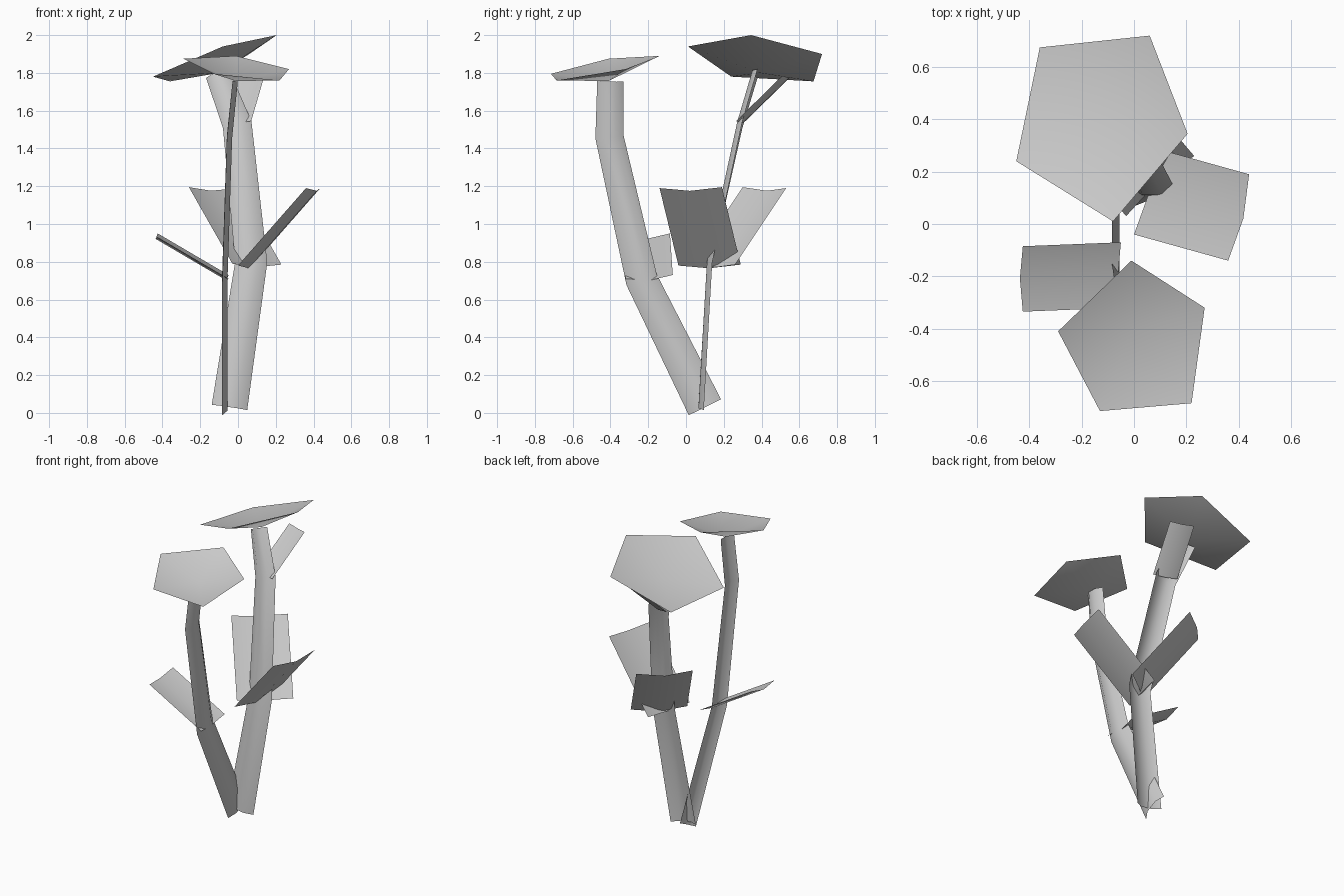
import bpy
import bmesh
from mathutils import Vector

cube = bpy.data.objects.get("Cube")
if cube:
    bpy.data.objects.remove(cube, do_unlink=True)

grey = bpy.data.materials.new("plain_grey")
grey.use_nodes = True
colour = (0.6, 0.6, 0.6, 1)
grey.diffuse_color = colour
grey.node_tree.nodes["Principled BSDF"].inputs["Base Color"].default_value = colour


def finish(name, bm):
    mesh = bpy.data.meshes.new(name)
    bm.to_mesh(mesh)
    bm.free()
    mesh.materials.append(grey)
    for poly in mesh.polygons:
        poly.use_smooth = True
    obj = bpy.data.objects.new(name, mesh)
    bpy.context.collection.objects.link(obj)


def sheet(name, rows):
    """Skin a grid of points, row by row."""
    bm = bmesh.new()
    grid = [[bm.verts.new(p) for p in row] for row in rows]
    for a, b in zip(grid, grid[1:]):
        for i in range(len(a) - 1):
            bm.faces.new((a[i], a[i + 1], b[i + 1], b[i]))
    finish(name, bm)


def stem(name, path, widths, bulge):
    """Tapering arched strip along a path, bulging towards one side."""
    pts = [Vector(p) for p in path]
    steps = [(b - a).normalized() for a, b in zip(pts, pts[1:])]
    rows = []
    for i, (p, w) in enumerate(zip(pts, widths)):
        t = (steps[max(i - 1, 0)] + steps[min(i, len(steps) - 1)]).normalized()
        n = Vector(bulge)
        n = (n - t * t.dot(n)).normalized()
        side = n.cross(t)
        arch = ((-0.5, -1), (-0.22, 1), (0.22, 1), (0.5, -1))
        rows.append([p + side * w * s + n * 0.014 * h for s, h in arch])
    sheet(name, rows)


def leaf(name, left, right, along, fold=0.025):
    """Rectangular leaf with a shallow fold down its middle."""
    a, b, d = Vector(left), Vector(right), Vector(along)
    n = (b - a).cross(d).normalized()
    n = n if n.z > 0 else -n
    base = [a, (a + b) / 2 - n * fold, b]
    sheet(name, [base, [p + d for p in base]])


def flower(name, rim, centre):
    """Shallow five-sided cup."""
    bm = bmesh.new()
    mid = bm.verts.new(centre)
    ring = [bm.verts.new(p) for p in rim]
    for i, v in enumerate(ring):
        bm.faces.new((mid, v, ring[(i + 1) % len(ring)]))
    bmesh.ops.recalc_face_normals(bm, faces=bm.faces)
    if sum(f.normal.z for f in bm.faces) < 0:
        bmesh.ops.reverse_faces(bm, faces=bm.faces)
    finish(name, bm)


# Stems
stem("front_stem",
     [(-.07, .10, .03), (-.07, -.235, .705), (-.045, -.405, 1.46), (-.015, -.40, 1.755)],
     (.19, .17, .15, .14), (1, 0, 0))
stem("back_stem",
     [(-.045, .08, .03), (.07, .125, .80), (-.005, .285, 1.53), (-.11, .365, 1.80)],
     (.19, .17, .155, .13), (0, -1, 0))

# Leaves
leaf("left_leaf", (0, -.04, .78), (.08, .29, .785), (.36, -.10, .41))
leaf("back_leaf", (-.03, .03, .79), (.23, .26, .785), (-.23, .27, .405))
leaf("upper_leaf", (.07, .265, 1.545), (-.08, .315, 1.545), (.07, .245, .24), .015)
leaf("right_leaf", (-.05, -.07, .73), (-.05, -.32, .71), (-.375, -.015, .22), .022)

# Flowers
flower("front_flower",
       [(-.01, -.14, 1.89), (-.29, -.41, 1.875), (-.13, -.715, 1.795),
        (.22, -.685, 1.76), (.27, -.32, 1.82)], (-.01, -.41, 1.757))
flower("back_flower",
       [(.06, .72, 1.90), (-.36, .675, 1.755), (-.45, .24, 1.78),
        (-.08, .01, 1.94), (.205, .345, 2.0)], (-.10, .39, 1.80))
